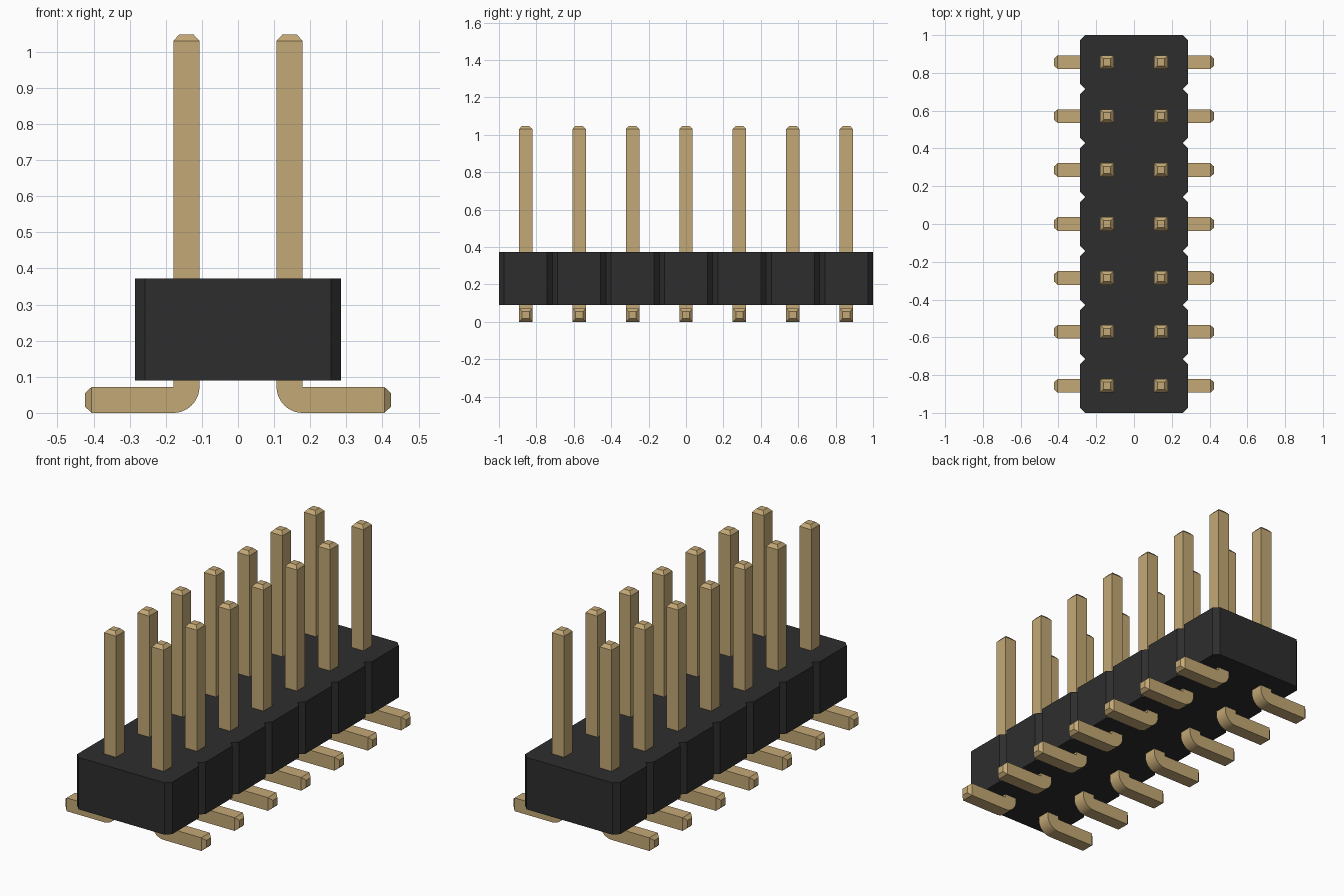
import bpy, bmesh, math
from mathutils import Vector

cube = bpy.data.objects.get("Cube")
if cube:
    bpy.data.objects.remove(cube, do_unlink=True)

COUNT = 7
PITCH = 2 / COUNT
ROW_X = PITCH / 2
HALF = 0.036          # half the pin thickness
CHAMFER = 0.028
TIP = 0.0165


def material(name, color):
    mat = bpy.data.materials.new(name)
    mat.use_nodes = True
    mat.diffuse_color = color
    mat.node_tree.nodes["Principled BSDF"].inputs["Base Color"].default_value = color
    return mat


def extrude_outline(bm, points, offset):
    face = bm.faces.new([bm.verts.new(p) for p in points])
    result = bmesh.ops.extrude_face_region(bm, geom=[face])
    verts = [v for v in result["geom"] if isinstance(v, bmesh.types.BMVert)]
    bmesh.ops.translate(bm, verts=verts, vec=offset)
    bmesh.ops.recalc_face_normals(bm, faces=bm.faces)


def finish(bm, name, mat):
    mesh = bpy.data.meshes.new(name)
    bm.to_mesh(mesh)
    bm.free()
    mesh.materials.append(mat)
    obj = bpy.data.objects.new(name, mesh)
    bpy.context.collection.objects.link(obj)
    return obj


black = material("black_plastic", (0.027, 0.027, 0.027, 1))
gold = material("gold_metal", (0.55, 0.395, 0.18, 1))

# Housing: chamfered cells in a row, giving V notches between them
right_side = []
for i in range(COUNT):
    y0 = -1 + i * PITCH
    right_side += [(ROW_X * 2 - CHAMFER, y0), (ROW_X * 2, y0 + CHAMFER),
                   (ROW_X * 2, y0 + PITCH - CHAMFER)]
right_side.append((ROW_X * 2 - CHAMFER, 1))
outline = right_side + [(-x, y) for x, y in reversed(right_side)]
bm = bmesh.new()
extrude_outline(bm, [(x, y, 0.09) for x, y in outline], (0, 0, 0.282))
finish(bm, "housing", black)

# Pin: bent profile with a rounded heel and tapered ends
inner, outer, thick = ROW_X - HALF, ROW_X + HALF, HALF * 2
profile = [(inner, 1.03), (outer, 1.03), (outer, thick), (0.405, thick), (0.405, 0)]
for k in range(13):
    a = math.radians(90 * k / 12)
    profile.append((outer - thick * math.sin(a), thick - thick * math.cos(a)))
bm = bmesh.new()
extrude_outline(bm, [(x, -HALF, z) for x, z in profile], (0, thick, 0))
for direction in (Vector((0, 0, 1)), Vector((1, 0, 0))):
    end = max((f for f in bm.faces if f.normal.dot(direction) > 0.99),
              key=lambda f: f.calc_center_median().dot(direction))
    bmesh.ops.inset_region(bm, faces=[end], thickness=TIP, use_even_offset=True)
    bmesh.ops.translate(bm, verts=end.verts, vec=direction * 0.018)
pin = finish(bm, "pin", gold)
bpy.context.view_layer.objects.active = pin
pin.select_set(True)
bpy.ops.object.shade_smooth_by_angle(angle=math.radians(25))

# Two rows of pins sharing one mesh
for side, angle in (("left", 0), ("right", math.pi)):
    for i in range(COUNT):
        copy = pin.copy()
        copy.name = f"{side}_pin_{i + 1}"
        copy.location.y = -1 + (i + 0.5) * PITCH
        copy.rotation_euler.z = angle
        bpy.context.collection.objects.link(copy)
bpy.data.objects.remove(pin, do_unlink=True)
